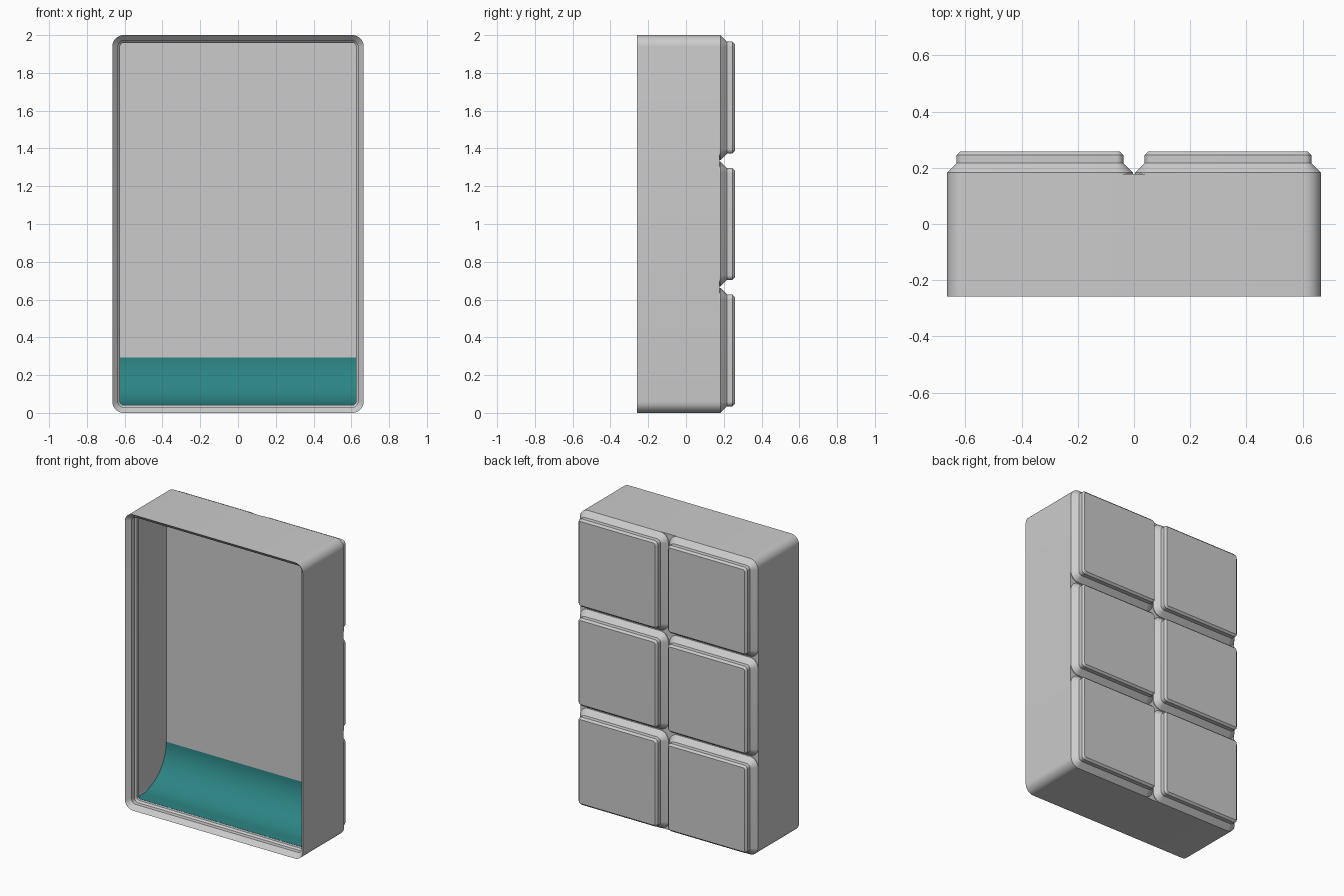
import bpy, bmesh, math

if "Cube" in bpy.data.objects:
    bpy.data.objects.remove(bpy.data.objects["Cube"])

S = 2 / 125.5          # design millimetres to scene units
W, L, H = 83.5, 125.5, 32.4
PITCH, CELL = 42.0, 41.5
CORNER = 3.75


def place(u, v, h):
    """u across, v up the model, h measured from the stepped back to the open front."""
    return (u * S, (H / 2 - h) * S, (v + L / 2) * S)


def rounded_rect(w, l, r, cu, cv, seg=8):
    pts = []
    for k, (sx, sy) in enumerate([(1, 1), (-1, 1), (-1, -1), (1, -1)]):
        for i in range(seg + 1):
            a = math.pi / 2 * (k + i / seg)
            pts.append((cu + sx * (w / 2 - r) + r * math.cos(a),
                        cv + sy * (l / 2 - r) + r * math.sin(a)))
    return pts


def finish(bm, name):
    bmesh.ops.recalc_face_normals(bm, faces=bm.faces)
    me = bpy.data.meshes.new(name)
    bm.to_mesh(me)
    bm.free()
    ob = bpy.data.objects.new(name, me)
    bpy.context.collection.objects.link(ob)
    bpy.ops.object.select_all(action='DESELECT')
    ob.select_set(True)
    bpy.context.view_layer.objects.active = ob
    bpy.ops.object.shade_smooth_by_angle(angle=math.radians(30))
    return ob


def loft(name, w, l, profile, cu=0, cv=0, cap_end=True):
    """Stack rounded rectangles along a profile of (inset, h)."""
    bm = bmesh.new()
    rings = []
    for inset, h in profile:
        r = max(CORNER - inset, 0.8)
        ring = rounded_rect(w - 2 * inset, l - 2 * inset, r, cu, cv)
        rings.append([bm.verts.new(place(u, v, h)) for u, v in ring])
    for a, b in zip(rings, rings[1:]):
        for i in range(len(a)):
            j = (i + 1) % len(a)
            bm.faces.new((a[i], a[j], b[j], b[i]))
    bm.faces.new(rings[0])
    if cap_end:
        bm.faces.new(rings[-1])
    return finish(bm, name)


# Box body: outer wall, stacking lip, overhang under the lip, inner wall, floor
FLOOR = 6.0
loft("box_body", W, L, [(0, 5), (0, H), (1.9, 30.5), (1.9, 28.7), (2.6, 28),
                        (2.6, 26.8), (0.95, 25.15), (0.95, FLOOR)])

# Stepped feet on the back, two across and three up
foot = [(2.95, 0), (2.15, 0.8), (2.15, 2.6), (0, 4.75), (0, 5)]
for col in range(2):
    for row in range(3):
        loft(f"foot_{col + 1}_{row + 1}", CELL, CELL, foot,
             (col - 0.5) * PITCH, (row - 1) * PITCH, cap_end=False)

# Curved scoop along the lower inside wall
R, low = 15.8, -L / 2 + 2.6
section = [(low - 0.7, 5.3), (low + R, 5.3)]
for i in range(25):
    a = math.pi / 2 * i / 24
    section.append((low + R - R * math.sin(a), FLOOR + R - R * math.cos(a)))
section += [(low, 26.7), (low - 0.7, 26.0)]
bm = bmesh.new()
half = W / 2 - 0.95
ends = [[bm.verts.new(place(u, v, h)) for v, h in section] for u in (-half, half)]
for i in range(len(section)):
    j = (i + 1) % len(section)
    bm.faces.new((ends[0][i], ends[0][j], ends[1][j], ends[1][i]))
for e in ends:
    bm.faces.new(e)
scoop = finish(bm, "scoop")
teal = bpy.data.materials.new("teal")
teal.diffuse_color = (0.025, 0.23, 0.23, 1)
teal.use_nodes = True
teal.node_tree.nodes["Principled BSDF"].inputs["Base Color"].default_value = teal.diffuse_color
scoop.data.materials.append(teal)
